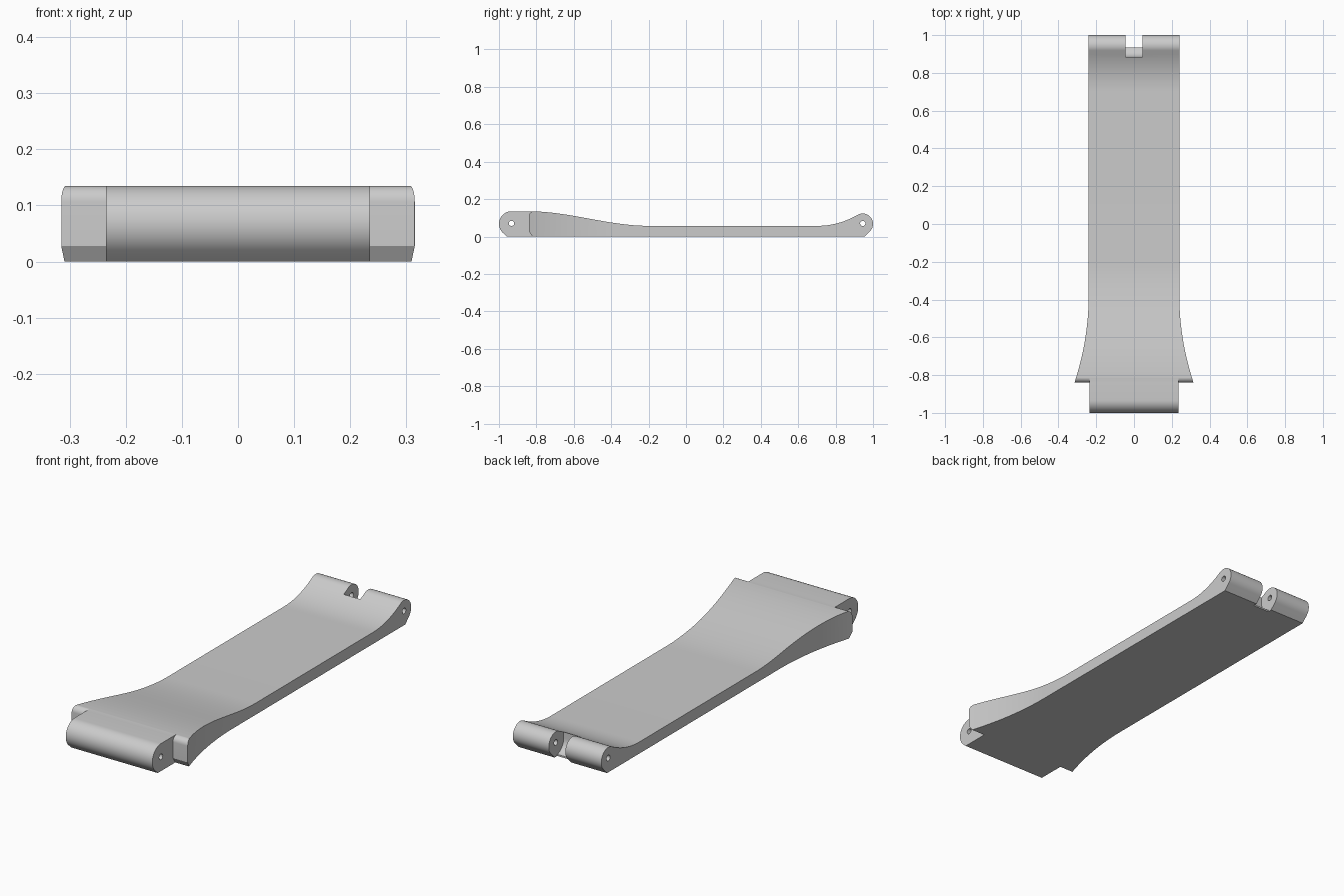
import bpy, bmesh
from math import sin, cos, pi, radians

old = bpy.data.objects.get("Cube")
if old:
    bpy.data.objects.remove(old, do_unlink=True)

grey = bpy.data.materials.new("plain_grey")
grey.use_nodes = True
grey.diffuse_color = (0.6, 0.6, 0.6, 1)
grey.node_tree.nodes["Principled BSDF"].inputs["Base Color"].default_value = (0.6, 0.6, 0.6, 1)


def prism(name, points, start, end, axis="x"):
    """Extrude a closed outline: (y, z) along x, or (x, y) along z."""
    place = (lambda p, d: (d, *p)) if axis == "x" else (lambda p, d: (*p, d))
    bm = bmesh.new()
    low = [bm.verts.new(place(p, start)) for p in points]
    high = [bm.verts.new(place(p, end)) for p in points]
    bm.faces.new(low)
    bm.faces.new(high)
    for i in range(len(points)):
        j = (i + 1) % len(points)
        bm.faces.new((low[i], low[j], high[j], high[i]))
    bmesh.ops.recalc_face_normals(bm, faces=bm.faces)
    mesh = bpy.data.meshes.new(name)
    bm.to_mesh(mesh)
    bm.free()
    mesh.materials.append(grey)
    obj = bpy.data.objects.new(name, mesh)
    bpy.context.collection.objects.link(obj)
    return obj


def arc(cy, cz, r, a0, a1, n):
    angles = [radians(a0 + (a1 - a0) * i / n) for i in range(n + 1)]
    return [(cy + r * cos(a), cz + r * sin(a)) for a in angles]


def blend(y0, z0, y1, z1, n):
    """S-shaped slope that leaves both ends level."""
    return [(y0 + (y1 - y0) * t, z0 + (z1 - z0) * t * t * (3 - 2 * t))
            for t in (i / n for i in range(n + 1))]


def cut(target, tool, operation="DIFFERENCE"):
    tool.hide_render = True
    mod = target.modifiers.new("cut", "BOOLEAN")
    mod.operation = operation
    mod.solver = "EXACT"
    mod.object = tool
    bpy.context.view_layer.objects.active = target
    bpy.ops.object.modifier_apply(modifier=mod.name)
    bpy.data.objects.remove(tool, do_unlink=True)


# Side profile: front barrel, sloping deck, back knuckle
front_y, back_y, pin_z = -0.933, 0.945, 0.068
floor, deck, crest = 0.0, 0.057, 0.135
front_r, back_r = 0.067, 0.055
profile = [(front_y - 0.025, floor)]
profile += arc(front_y, pin_z, front_r, 225, 90, 18)
profile += blend(-0.84, crest, -0.2, deck, 24)

# Concave rise that meets the knuckle on its tangent
knuckle = arc(back_y, pin_z, back_r, 120, -45, 22)
rise_y, rise_z = knuckle[0]
for i in range(12):
    t = i / 12
    profile.append((0.7 + (rise_y - 0.7) * t, deck + (rise_z - deck) * t ** 2.1))
profile += knuckle + [(back_y + 0.01, floor)]
strap = prism("strap_link", profile, -0.5, 0.5)

# Plan outline: straight sides flaring into front wings
flare = [(0.24 + 0.075 * t * t, -0.38 - 0.46 * t) for t in (i / 16 for i in range(17))]
side = [(0.24, 1.1)] + flare + [(0.36, -1.1)]
plan = side + [(-x, y) for x, y in reversed(side)]
cut(strap, prism("plan_cutter", plan, -0.2, 0.4, "z"), "INTERSECT")

# Space in front of the wings, leaving rounded tops and chamfered bottoms
wing_y, wing_r = -0.84, 0.028
wing_front = [(-1.2, -0.1), (-0.757, -0.1), (wing_y, 0.028)]
wing_front += arc(wing_y + wing_r, crest - wing_r, wing_r, 180, 90, 8)
wing_front += [(wing_y + wing_r, 0.3), (-1.2, 0.3)]
for sign in (-1, 1):
    cut(strap, prism("wing_cutter", wing_front, sign * 0.235, sign * 0.6))

# Slot in the back knuckle with a scooped floor
slot = [(0.884, 0.3)]
slot += arc(back_y, pin_z, 0.061, 180, 260, 10)
slot += [(0.936, -0.1), (1.2, -0.1), (1.2, 0.3)]
cut(strap, prism("slot_cutter", slot, -0.045, 0.045))

# Pin holes through both ends
for y in (front_y, back_y):
    hole = arc(y, pin_z + 0.002, 0.014, 0, 345, 23)
    cut(strap, prism("pin_cutter", hole, -0.6, 0.6))

bpy.ops.object.select_all(action="DESELECT")
strap.select_set(True)
bpy.context.view_layer.objects.active = strap
bpy.ops.object.shade_smooth_by_angle(angle=radians(28))
